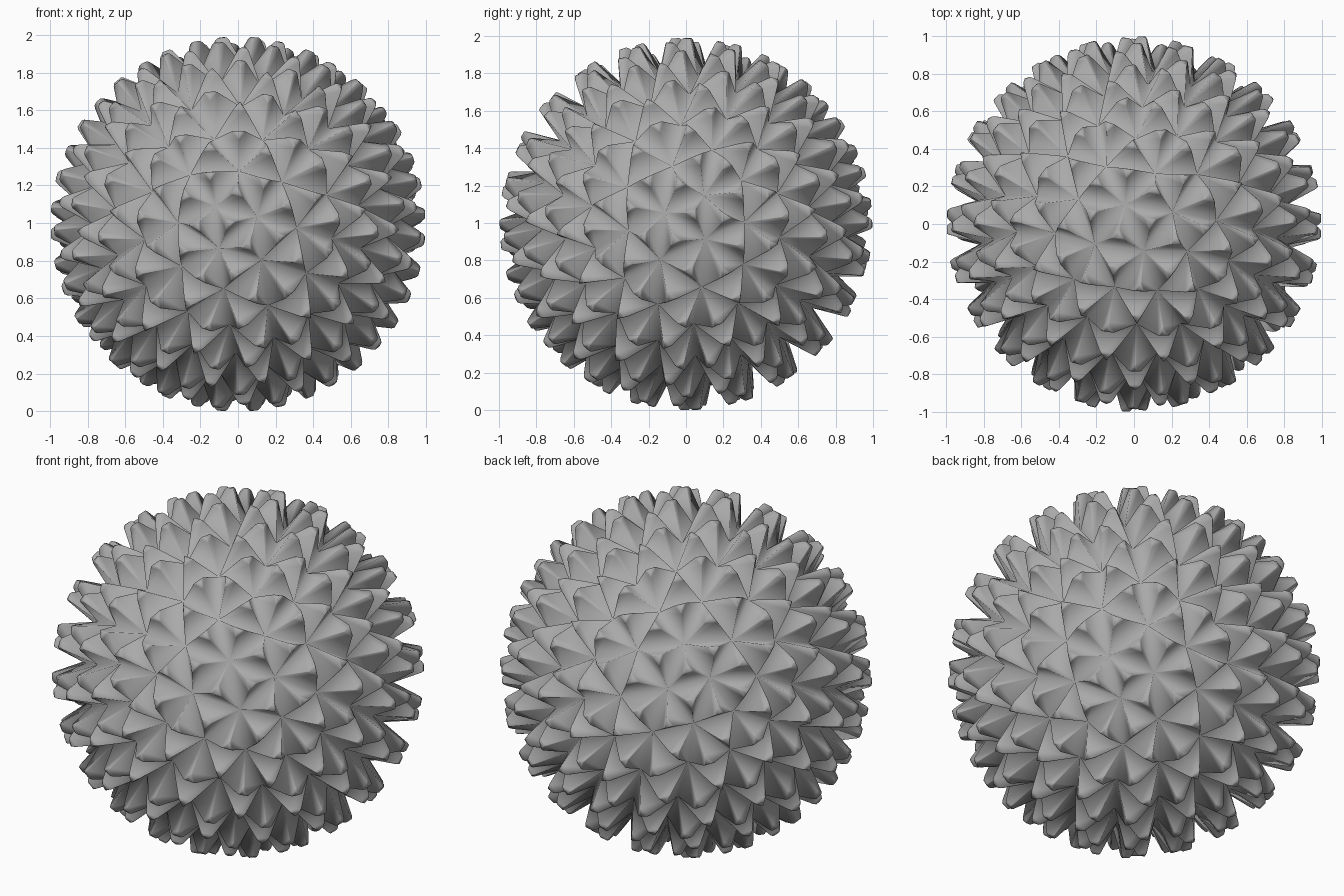
import bpy
import bmesh
from mathutils import Matrix, Vector

cube = bpy.data.objects.get("Cube")
if cube:
    bpy.data.objects.remove(cube, do_unlink=True)

CORE = 0.82         # radius of the valleys between spikes
SHOULDER = 0.986    # radius where the spike starts to round off
TIP = 0.997         # radius of the flat tip


def icosahedron_sphere():
    """Unit geodesic ball of triangles, split twice from an icosahedron."""
    ball = bmesh.new()
    golden = (1 + 5 ** 0.5) / 2
    for a in (-1, 1):
        for b in (-golden, golden):
            for corner in ((0, a, b), (a, b, 0), (b, 0, a)):
                ball.verts.new(Vector(corner).normalized())
    bmesh.ops.convex_hull(ball, input=ball.verts[:])
    for _ in range(2):
        bmesh.ops.subdivide_edges(ball, edges=ball.edges[:], cuts=1,
                                  use_grid_fill=True)
        for v in ball.verts:
            v.co.normalize()
    bmesh.ops.recalc_face_normals(ball, faces=ball.faces[:])
    return ball


def ring(bm, corners, radius, size, cut):
    """Triangle with cut corners, shrunk about its centre and pushed out."""
    centre = sum(corners, Vector()) / 3
    out = centre.normalized() * radius
    verts = []
    for i, c in enumerate(corners):
        for other in (corners[i - 1], corners[(i + 1) % 3]):
            point = c.lerp(other, cut)
            verts.append(bm.verts.new(out + (point - centre) * size * CORE))
    return verts


# Tilt of the whole ball
side = Vector((0.987, -0.135, 0.075)).normalized()
rise = Vector((-0.12, -0.41, 0.905))
rise = (rise - side * rise.dot(side)).normalized()
tilt = Matrix((side, rise, side.cross(rise))).transposed()

ball = icosahedron_sphere()
bm = bmesh.new()
base = {v: bm.verts.new(tilt @ v.co * CORE) for v in ball.verts}

# One blunt three-sided spike on every triangle
for face in ball.faces:
    foot = [base[v] for v in face.verts]
    corners = [tilt @ v.co for v in face.verts]
    low = ring(bm, corners, SHOULDER, 0.29, 0.07)
    top = ring(bm, corners, TIP, 0.2, 0.1)
    for i in range(3):
        j = (i + 1) % 3
        bm.faces.new((foot[i], low[2 * i + 1], low[2 * i]))
        bm.faces.new((foot[i], foot[j], low[2 * j], low[2 * i + 1]))
    for i in range(6):
        j = (i + 1) % 6
        bm.faces.new((low[i], low[j], top[j], top[i]))
    bm.faces.new(top)
ball.free()
bmesh.ops.recalc_face_normals(bm, faces=bm.faces[:])

# Stand on the ground
lowest = min(v.co.z for v in bm.verts)
bmesh.ops.translate(bm, vec=(0, 0, -lowest), verts=bm.verts[:])

mesh = bpy.data.meshes.new("spiky_ball")
bm.to_mesh(mesh)
bm.free()
mesh.shade_smooth()

# Single plain grey
grey = bpy.data.materials.new("mid_grey")
grey.use_nodes = True
colour = (0.4, 0.4, 0.4, 1)
grey.diffuse_color = colour
grey.node_tree.nodes["Principled BSDF"].inputs["Base Color"].default_value = colour
mesh.materials.append(grey)

obj = bpy.data.objects.new("spiky_ball", mesh)
bpy.context.scene.collection.objects.link(obj)
